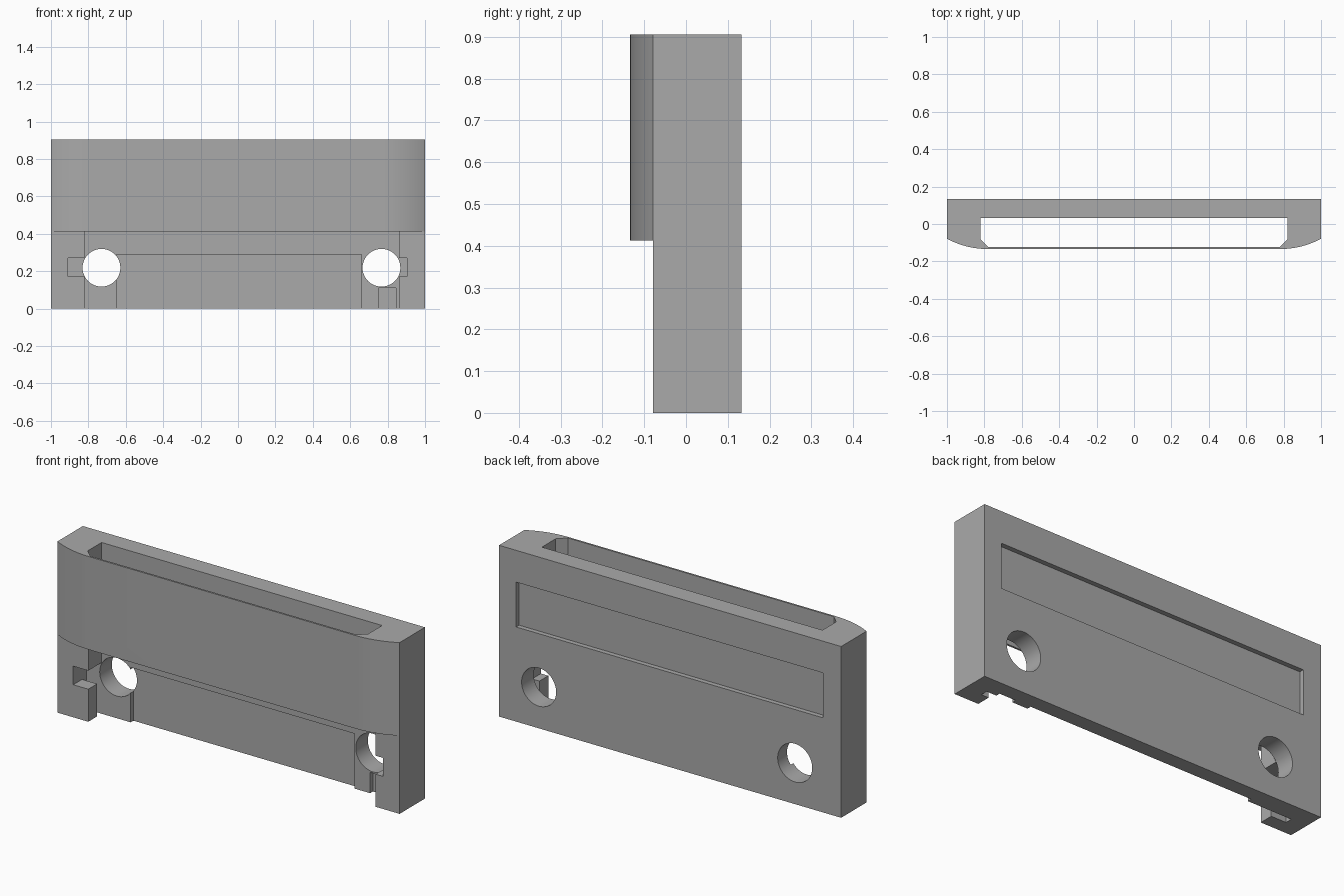
import bpy
import bmesh
import math
from mathutils import Matrix

if "Cube" in bpy.data.objects:
    bpy.data.objects.remove(bpy.data.objects["Cube"], do_unlink=True)

grey = bpy.data.materials.new("plain grey")
grey.use_nodes = True
colour = (0.4, 0.4, 0.4, 1)
grey.diffuse_color = colour
grey.node_tree.nodes["Principled BSDF"].inputs["Base Color"].default_value = colour


def add_object(name, bm):
    bmesh.ops.recalc_face_normals(bm, faces=bm.faces)
    mesh = bpy.data.meshes.new(name)
    bm.to_mesh(mesh)
    bm.free()
    mesh.materials.append(grey)
    obj = bpy.data.objects.new(name, mesh)
    bpy.context.collection.objects.link(obj)
    return obj


def prism(name, outline, low, high):
    """Extrude a plan outline (x, y) from low to high."""
    bm = bmesh.new()
    face = bm.faces.new([bm.verts.new((x, y, low)) for x, y in outline])
    top = bmesh.ops.extrude_face_region(bm, geom=[face])["geom"]
    verts = [v for v in top if isinstance(v, bmesh.types.BMVert)]
    bmesh.ops.translate(bm, verts=verts, vec=(0, 0, high - low))
    return add_object(name, bm)


def box(name, x, y, z):
    return prism(name, [(x[0], y[0]), (x[1], y[0]), (x[1], y[1]), (x[0], y[1])], *z)


def hole(name, x, z, radius):
    bm = bmesh.new()
    bmesh.ops.create_cone(bm, cap_ends=True, segments=48, radius1=radius, radius2=radius,
                          depth=1, matrix=Matrix.Translation((x, 0, z)) @ Matrix.Rotation(math.pi / 2, 4, "X"))
    return add_object(name, bm)


BACK, FRONT, BULGE = 0.133, -0.079, -0.134
TOP, STEP, WALL, DEEP = 0.905, 0.413, 0.032, 0.055

# Housing outline: flat back, front rounded off towards both ends
flat = 0.78
run, sag = 1 - flat, FRONT - BULGE
radius = (run ** 2 + sag ** 2) / (2 * sag)
sweep = math.asin(run / radius)
arc = []
for i in range(13):
    a = sweep * i / 12
    arc.append((flat + radius * math.sin(a), BULGE + radius * (1 - math.cos(a))))
outline = [(-x, y) for x, y in reversed(arc)] + arc + [(1, BACK), (-1, BACK)]
housing = prism("housing", outline, 0, TOP)

# Card slot outline with chamfered front corners
slot = [(-0.82, WALL), (-0.82, -0.083), (-0.778, -0.124),
        (0.778, -0.124), (0.82, -0.083), (0.82, WALL)]

cutters = [
    box("lower_front_cut", (-2, 2), (-1, FRONT), (-1, STEP)),
    box("lower_bay", (-0.82, 0.86), (-1, WALL), (-1, STEP)),
    prism("card_slot", slot, STEP - 0.1, 2),
    box("centre_recess", (-0.65, 0.66), (-0.05, DEEP), (-1, 0.29)),
    box("small_recess", (0.75, 0.845), (-0.05, DEEP), (-1, 0.11)),
    box("back_label_recess", (-0.895, 0.9), (BACK - 0.025, 1), (0.5, 0.737)),
    hole("left_hole", 0.767, 0.218, 0.101),
    hole("right_hole", -0.73, 0.218, 0.101),
]
# Side notches, each with a groove running down behind the front lip
for side, inner, outer in (("right", -0.8, -0.908), ("left", 0.84, 0.903)):
    span = sorted((inner, outer))
    cutters.append(box(side + "_notch", span, (-1, WALL), (0.172, 0.27)))
    cutters.append(box(side + "_groove", span, (-0.005, WALL), (-1, 0.27)))

for cutter in cutters:
    cutter.hide_render = True
    cut = housing.modifiers.new(cutter.name, "BOOLEAN")
    cut.operation = "DIFFERENCE"
    cut.solver = "EXACT"
    cut.object = cutter

# Bake the cuts and drop the helpers
bpy.context.view_layer.update()
graph = bpy.context.evaluated_depsgraph_get()
baked = bpy.data.meshes.new_from_object(housing.evaluated_get(graph))
housing.modifiers.clear()
housing.data = baked
for cutter in cutters:
    bpy.data.objects.remove(cutter, do_unlink=True)

bpy.ops.object.select_all(action="DESELECT")
housing.select_set(True)
bpy.context.view_layer.objects.active = housing
bpy.ops.object.shade_smooth_by_angle(angle=math.radians(20))
